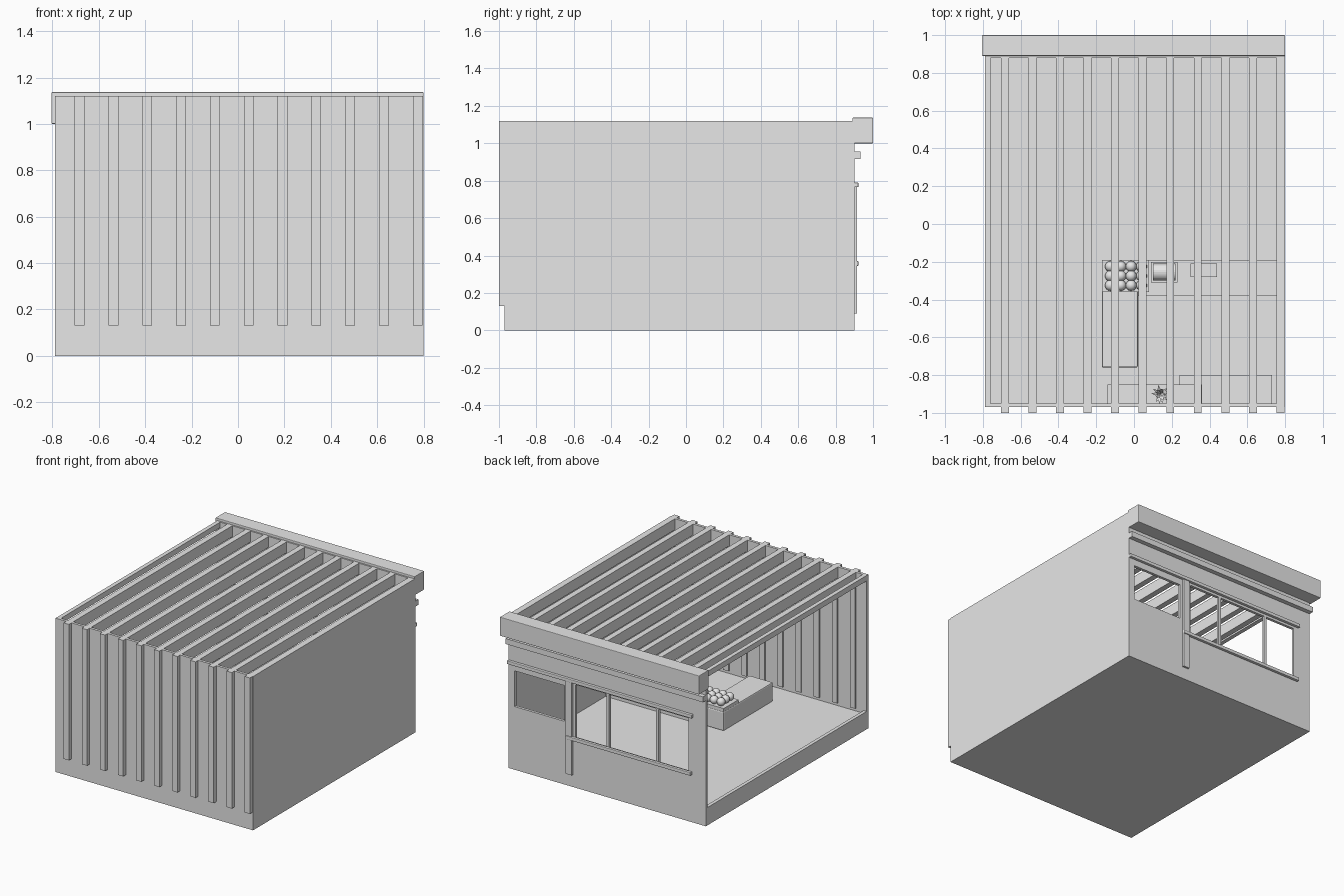
import bpy, bmesh, math, random
from mathutils import Matrix, Vector

random.seed(4)
if "Cube" in bpy.data.objects:
    bpy.data.objects.remove(bpy.data.objects["Cube"])

grey = bpy.data.materials.new("plain_grey")
grey.use_nodes = True
grey.diffuse_color = (0.8, 0.8, 0.8, 1)
grey.node_tree.nodes["Principled BSDF"].inputs["Base Color"].default_value = grey.diffuse_color


def finish(name, bm, smooth=False):
    mesh = bpy.data.meshes.new(name)
    bm.to_mesh(mesh)
    bm.free()
    mesh.materials.append(grey)
    obj = bpy.data.objects.new(name, mesh)
    bpy.context.collection.objects.link(obj)
    if smooth:
        for p in mesh.polygons:
            p.use_smooth = True
    return obj


def boxes(name, *spans, bevel=0):
    """One object made of boxes, each given as x, y and z ranges."""
    bm = bmesh.new()
    for xs, ys, zs in spans:
        size = Vector((xs[1] - xs[0], ys[1] - ys[0], zs[1] - zs[0]))
        mid = Vector((sum(xs), sum(ys), sum(zs))) / 2
        bmesh.ops.create_cube(bm, size=1, matrix=Matrix.Translation(mid) @ Matrix.Diagonal(size).to_4x4())
    obj = finish(name, bm)
    if bevel:
        mod = obj.modifiers.new("soft_edges", "BEVEL")
        mod.width, mod.segments = bevel, 2


L, R = -0.79, 0.8            # outer sides
F, B = -0.97, 0.9            # outer front and back
TOP, FLOOR, CURB = 1.12, 0.11, 0.13

# Shell
boxes("floor_slab", ((L, R), (F, B), (0, FLOOR)))
boxes("left_curb", ((L, L + 0.025), (F, B), (FLOOR, CURB)))
boxes("front_wall", ((L, R), (F, F + 0.02), (FLOOR, TOP)))
boxes("right_wall", ((R - 0.02, R), (F, B), (FLOOR, TOP)))
boxes("left_top_beam", ((L, L + 0.03), (F, B), (1.08, TOP)))

# Back wall, built around its window and door openings
wall = (B - 0.02, B)
sill, head = 0.36, 0.75
boxes("back_wall",
      ((L, 0.26), wall, (FLOOR, sill)),
      ((L, R), wall, (head, TOP)),
      ((L, -0.65), wall, (sill, head)),
      ((0.26, 0.35), wall, (FLOOR, head)))
boxes("window_mullions", *[((x - 0.01, x + 0.01), wall, (sill, head)) for x in (0, -0.4)])
boxes("back_door",
      ((0.35, R), wall, (FLOOR, 0.46)),
      ((0.35, R), wall, (0.72, head)),
      ((0.75, R), wall, (0.46, 0.72)))
boxes("door_post", ((0.28, 0.33), (B, B + 0.015), (0.09, 0.77)))
boxes("window_rails",
      ((-0.69, R), (B, B + 0.022), (0.765, 0.79)),
      ((-0.68, 0.33), (B, B + 0.022), (0.345, 0.37)), bevel=0.004)
boxes("back_band", ((L, R), (B, B + 0.033), (0.915, 0.955)))
boxes("back_parapet", ((-0.805, R), (B - 0.01, 1), (1.0, 1.137)), bevel=0.004)

# Ribs running up the front and over the roof
for i in range(11):
    x = -0.683 + i * 0.1458
    span = (x - 0.021, x + 0.021)
    boxes("rib_%02d" % (i + 1),
          (span, (-1, F + 0.03), (CURB, TOP)),
          (span, (F + 0.03, B), (1.04, TOP)))

# Low L-shaped counter
boxes("counter_end", ((-0.17, 0.02), (-0.76, -0.19), (FLOOR, 0.25)), bevel=0.008)
boxes("counter_long", ((0.02, R - 0.02), (-0.38, -0.19), (FLOOR, 0.25)))

# Tray of round goods
boxes("tray", ((-0.17, 0.08), (-0.36, -0.19), (0.25, 0.275)))
bm = bmesh.new()
for i in range(4):
    for j in range(3):
        spot = Vector((-0.125 + i * 0.055, -0.325 + j * 0.05, 0.3))
        bmesh.ops.create_uvsphere(bm, u_segments=14, v_segments=8, radius=0.029,
                                  matrix=Matrix.Translation(spot))
finish("round_goods", bm, smooth=True)

# Counter machine: a drum on a base, and a small till
boxes("machine_base", ((0.09, 0.23), (-0.31, -0.2), (0.25, 0.28)))
bm = bmesh.new()
bmesh.ops.create_cone(bm, cap_ends=True, segments=24, radius1=0.045, radius2=0.045, depth=0.12,
                      matrix=Matrix.Translation((0.16, -0.255, 0.32)) @ Matrix.Rotation(math.pi / 2, 4, "Y"))
finish("machine_drum", bm)
boxes("till", ((0.3, 0.44), (-0.28, -0.21), (0.25, 0.31)))

# Shelves on the front wall
boxes("plant_shelf", ((-0.14, 0.36), (F + 0.02, -0.85), (0.56, 0.58)))
boxes("deep_shelf", ((0.24, 0.73), (F + 0.02, -0.8), (0.48, 0.5)))

# Potted plant
bm = bmesh.new()
bmesh.ops.create_cone(bm, cap_ends=True, segments=12, radius1=0.02, radius2=0.028, depth=0.05,
                      matrix=Matrix.Translation((0.14, -0.9, 0.605)))
finish("plant_pot", bm)
bm = bmesh.new()
for i in range(24):
    turn = Matrix.Rotation(i * 2.4, 4, "Z") @ Matrix.Rotation(random.uniform(0.2, 1.1), 4, "Y")
    place = Matrix.Translation((0.14, -0.9, 0.63)) @ turn
    leaf = [bm.verts.new(place @ Vector(p)) for p in
            ((0, 0, 0), (0, 0.008, 0.03), (0.006, 0, 0.058), (0, -0.008, 0.03))]
    bm.faces.new(leaf)
finish("plant_leaves", bm)
